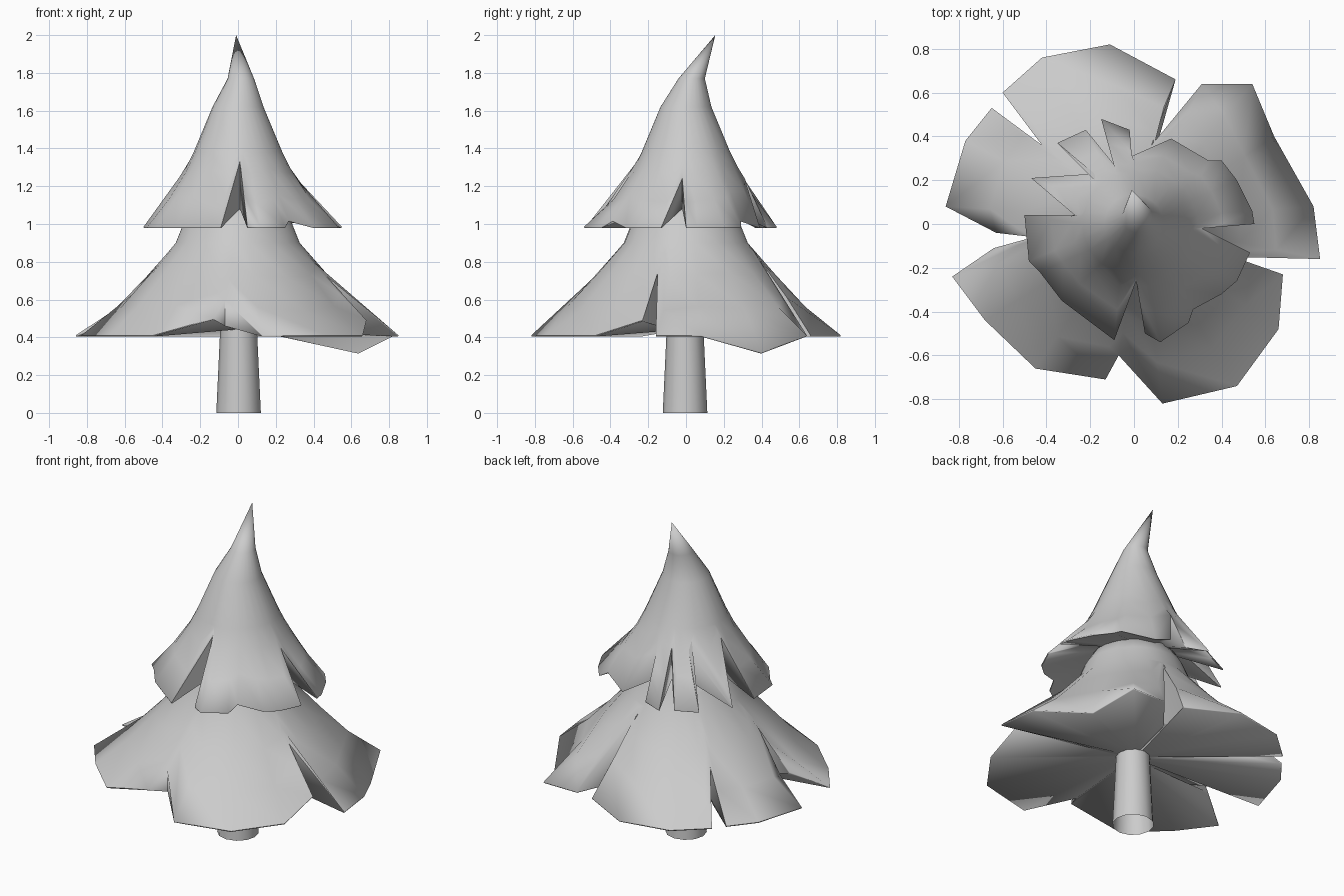
import bpy, bmesh, math

if "Cube" in bpy.data.objects:
    bpy.data.objects.remove(bpy.data.objects["Cube"])

RIM = None      # outline point lies on the tier's rim height
CUT = -1        # outline point is the inner end of a cut between boughs


def finish(name, bm, angle=75):
    bmesh.ops.remove_doubles(bm, verts=bm.verts, dist=0.0005)
    bmesh.ops.recalc_face_normals(bm, faces=bm.faces)
    me = bpy.data.meshes.new(name)
    bm.to_mesh(me)
    bm.free()
    ob = bpy.data.objects.new(name, me)
    bpy.context.collection.objects.link(ob)
    bpy.ops.object.select_all(action='DESELECT')
    bpy.context.view_layer.objects.active = ob
    ob.select_set(True)
    bpy.ops.object.shade_smooth_by_angle(angle=math.radians(angle))
    return ob


def height(profile, r):
    for (r0, z0), (r1, z1) in zip(profile, profile[1:]):
        if r <= r1:
            t = max(0, (r - r0) / (r1 - r0))
            return z0 + (z1 - z0) * t
    return profile[-1][1]


def ring_angles(outline):
    """Angles of the outline points, unwrapped, put in order and evened out."""
    a = [math.atan2(p[1], p[0]) for p in outline]
    for i in range(1, len(a)):
        while a[i] < a[i - 1] - math.pi:
            a[i] += 2 * math.pi
    a.sort()
    ext = [a[-1] - 2 * math.pi] + a + [a[0] + 2 * math.pi]
    return [(ext[i] + 2 * ext[i + 1] + ext[i + 2]) / 4 for i in range(len(a))]


def tier(name, outline, profile, n_fixed, crown, under, cut_z):
    """Skirt of boughs: a cone with the given (r, z) profile, cut to the outline.
    The first n_fixed rings stay circular, the others spread to the outline.
    crown = rings (r, z, x shift, y shift) above; under = inner underside ring."""
    bm = bmesh.new()
    r_fix, r_max = profile[n_fixed - 1][0], profile[-1][0]
    columns = []
    for (x, y, *rest), a in zip(outline, ring_angles(outline)):
        zr = rest[0] if rest else RIM
        R, c, s = math.hypot(x, y), math.cos(a), math.sin(a)
        pts = [(r * c + dx, r * s + dy, z) for r, z, dx, dy in crown]
        pts += [(r * c, r * s, z) for r, z in profile[:n_fixed]]
        z_end = profile[-1][1] if zr is RIM else zr
        fix = 0 if zr == CUT else z_end - height(profile, R)
        for pr, pz in profile[n_fixed:]:
            f = (pr - r_fix) / (r_max - r_fix)
            px = r_fix * c * (1 - f) + x * f
            py = r_fix * s * (1 - f) + y * f
            pts.append((px, py, height(profile, math.hypot(px, py)) + fix * f ** 2))
        low = cut_z if zr == CUT else pts[-1][2] - 0.006
        pts.append((x * 0.995, y * 0.995, low))
        pts.append((under[0] * c, under[0] * s, under[1]))
        columns.append([bm.verts.new(q) for q in pts])
    for i, a in enumerate(columns):
        b = columns[(i + 1) % len(columns)]
        for k in range(len(a) - 1):
            bm.faces.new((a[k], a[k + 1], b[k + 1], b[k]))
    # underside cap, and top cap where there is no pointed crown
    bm.faces.new([c[-1] for c in columns])
    if not crown:
        bm.faces.new([c[0] for c in reversed(columns)])
    return finish(name, bm)


# Trunk, open at the ends
bm = bmesh.new()
bmesh.ops.create_cone(bm, cap_ends=False, segments=12, radius1=0.118, radius2=0.097, depth=0.45)
bmesh.ops.translate(bm, verts=bm.verts, vec=(0.003, -0.005, 0.225))
finish("trunk", bm)

# Lower boughs, outline counter-clockwise seen from above
lower = [
    (0.44, -0.15, CUT), (0.85, -0.16), (0.82, 0.08), (0.64, 0.40, 0.32),
    (0.54, 0.64), (0.31, 0.64), (0.08, 0.36, CUT),
    (0.19, 0.66), (-0.11, 0.82), (-0.42, 0.76), (-0.60, 0.60), (-0.42, 0.36, CUT),
    (-0.65, 0.53), (-0.77, 0.38), (-0.86, 0.08), (-0.63, -0.04, 0.50), (-0.46, -0.06, CUT),
    (-0.64, -0.11, 0.50), (-0.83, -0.24), (-0.68, -0.44), (-0.45, -0.66), (-0.13, -0.71, 0.50),
    (-0.07, -0.60, CUT), (0.13, -0.82), (0.47, -0.74), (0.66, -0.48), (0.68, -0.23, 0.49),
]
tier("lower_boughs", lower,
     [(0.22, 1.12), (0.29, 1.0), (0.33, 0.90), (0.48, 0.73), (0.64, 0.56), (0.83, 0.41)],
     3, [], (0.09, 0.44), 0.46)

# Upper boughs with the bent tip
upper = [
    (0.01, -0.26, CUT), (0.05, -0.50), (0.12, -0.54), (0.25, -0.45), (0.27, -0.39, 1.02),
    (0.40, -0.32), (0.47, -0.26), (0.53, -0.13), (0.31, -0.02, CUT),
    (0.55, 0.0), (0.54, 0.06), (0.47, 0.20), (0.40, 0.29), (0.34, 0.29, 1.02), (0.17, 0.39),
    (-0.01, 0.31, CUT), (-0.02, 0.43), (-0.15, 0.48), (-0.09, 0.27, CUT),
    (-0.22, 0.43), (-0.35, 0.37), (-0.18, 0.23, CUT), (-0.47, 0.21), (-0.27, 0.04, CUT),
    (-0.50, 0.04), (-0.48, -0.17), (-0.43, -0.22), (-0.33, -0.35), (-0.09, -0.53),
]
tier("upper_boughs", upper,
     [(0.135, 1.62), (0.235, 1.38), (0.29, 1.27), (0.40, 1.12), (0.54, 0.985)],
     2, [(0.0, 2.0, -0.01, 0.155), (0.07, 1.77, 0.015, 0.03)], (0.2, 1.09), 1.08)
